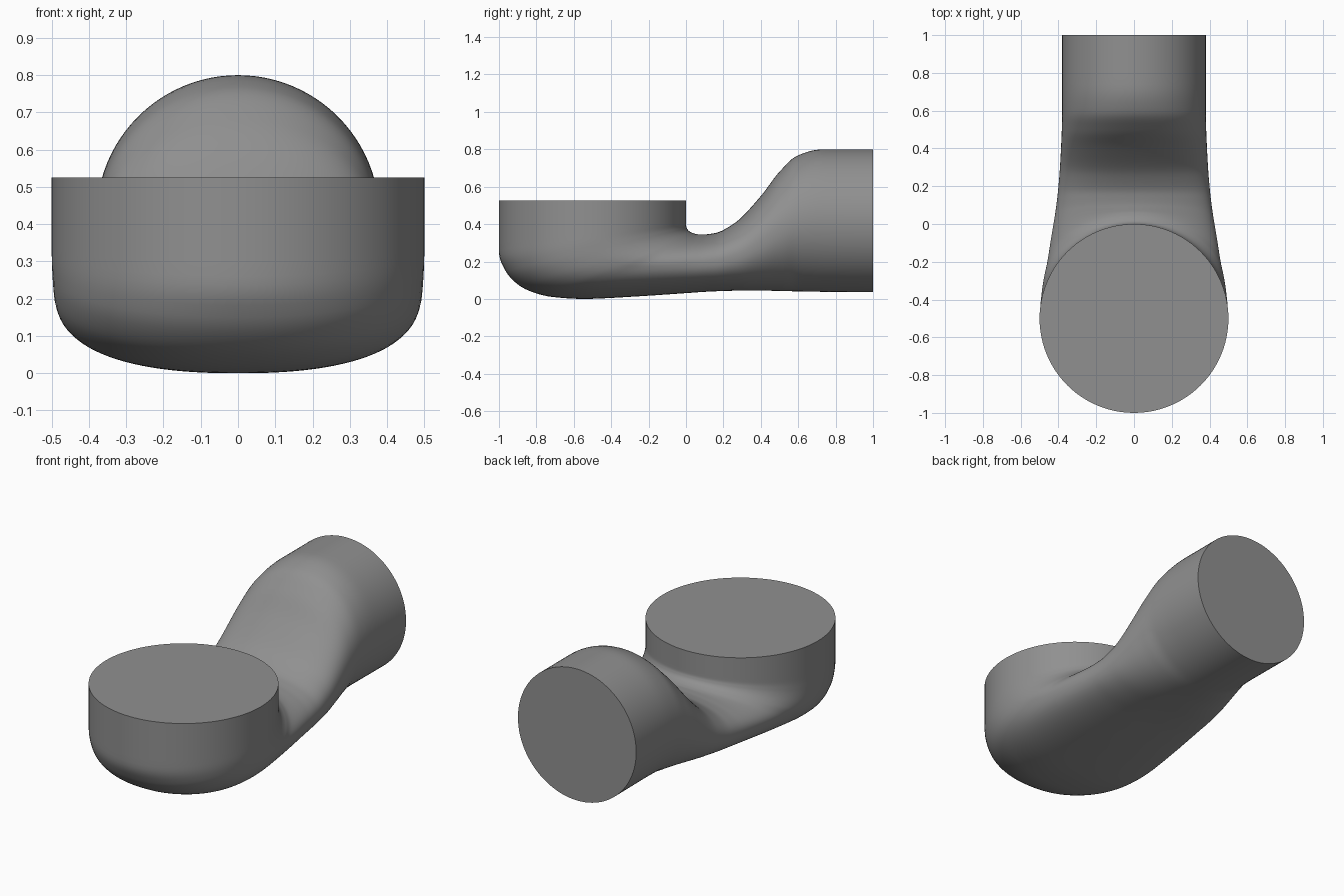
import bpy, bmesh, math

if "Cube" in bpy.data.objects:
    bpy.data.objects.remove(bpy.data.objects["Cube"])

# Stations along the duct:
# inner y, inner z, outer y, outer z, half width, inner fullness, outer fullness
STATIONS = [
    (0.00, 0.525, -1.00, 0.525, 0.500, 2.0, 2.0),
    (0.00, 0.400, -1.00, 0.260, 0.500, 2.0, 2.0),
    (0.005, 0.378, -0.965, 0.150, 0.498, 2.0, 2.1),
    (0.015, 0.364, -0.86, 0.053, 0.493, 2.0, 2.2),
    (0.03, 0.355, -0.71, 0.010, 0.482, 2.0, 2.3),
    (0.05, 0.348, -0.54, 0.000, 0.464, 2.0, 2.35),
    (0.07, 0.345, -0.22, 0.016, 0.438, 2.05, 2.35),
    (0.10, 0.345, 0.00, 0.031, 0.418, 2.15, 2.35),
    (0.16, 0.353, 0.14, 0.040, 0.405, 2.25, 2.35),
    (0.26, 0.405, 0.28, 0.044, 0.394, 2.3, 2.3),
    (0.40, 0.550, 0.42, 0.044, 0.386, 2.3, 2.2),
    (0.50, 0.680, 0.52, 0.042, 0.382, 2.15, 2.1),
    (0.60, 0.768, 0.61, 0.040, 0.380, 2.05, 2.0),
    (0.74, 0.800, 0.74, 0.038, 0.380, 2.0, 2.0),
    (1.00, 0.800, 1.00, 0.036, 0.380, 2.0, 2.0),
]
SIDES, STEPS = 96, 6


def blend(a, b, c, d, t):
    """Smooth interpolation between b and c, limited to avoid overshoot."""
    def slope(p, q, r):
        return 0 if (q - p) * (r - q) <= 0 else 2 * (q - p) * (r - q) / (r - p)
    m0, m1 = slope(a, b, c), slope(b, c, d)
    return ((2*t**3 - 3*t**2 + 1) * b + (t**3 - 2*t**2 + t) * m0
            + (3*t**2 - 2*t**3) * c + (t**3 - t**2) * m1)


def section(bm, s):
    """Ring of vertices: superellipse spanning the inner and outer points."""
    ty, tz, by, bz, w, n_in, n_out = s
    ring = []
    for k in range(SIDES):
        a = 2 * math.pi * k / SIDES
        c, v = math.cos(a), math.sin(a)
        e = 2 / (n_in if v > 0 else n_out)
        x = math.copysign(abs(c) ** e, c) * w
        h = math.copysign(abs(v) ** e, v)
        ring.append(bm.verts.new((x, (ty + by) / 2 + h * (ty - by) / 2,
                                  (tz + bz) / 2 + h * (tz - bz) / 2)))
    return ring


# Elbow duct lofted through the stations
bm = bmesh.new()
rings = []
last = len(STATIONS) - 1
for i in range(last):
    four = [STATIONS[min(max(i + j, 0), last)] for j in (-1, 0, 1, 2)]
    for k in range(STEPS):
        rings.append(section(bm, [blend(*q, k / STEPS) for q in zip(*four)]))
rings.append(section(bm, STATIONS[-1]))
for r0, r1 in zip(rings, rings[1:]):
    for k in range(SIDES):
        n = (k + 1) % SIDES
        bm.faces.new((r0[k], r0[n], r1[n], r1[k]))

# Flat inlet and outlet ends
bm.faces.new(rings[0])
bm.faces.new(rings[-1])
bmesh.ops.recalc_face_normals(bm, faces=bm.faces)

mesh = bpy.data.meshes.new("elbow_duct")
bm.to_mesh(mesh)
bm.free()
duct = bpy.data.objects.new("elbow_duct", mesh)
bpy.context.collection.objects.link(duct)

# Dark grey finish
grey = bpy.data.materials.new("dark_grey")
grey.diffuse_color = (0.28, 0.28, 0.28, 1)
grey.use_nodes = True
grey.node_tree.nodes["Principled BSDF"].inputs["Base Color"].default_value = grey.diffuse_color
mesh.materials.append(grey)

bpy.context.view_layer.objects.active = duct
duct.select_set(True)
bpy.ops.object.shade_smooth_by_angle(angle=math.radians(40))
